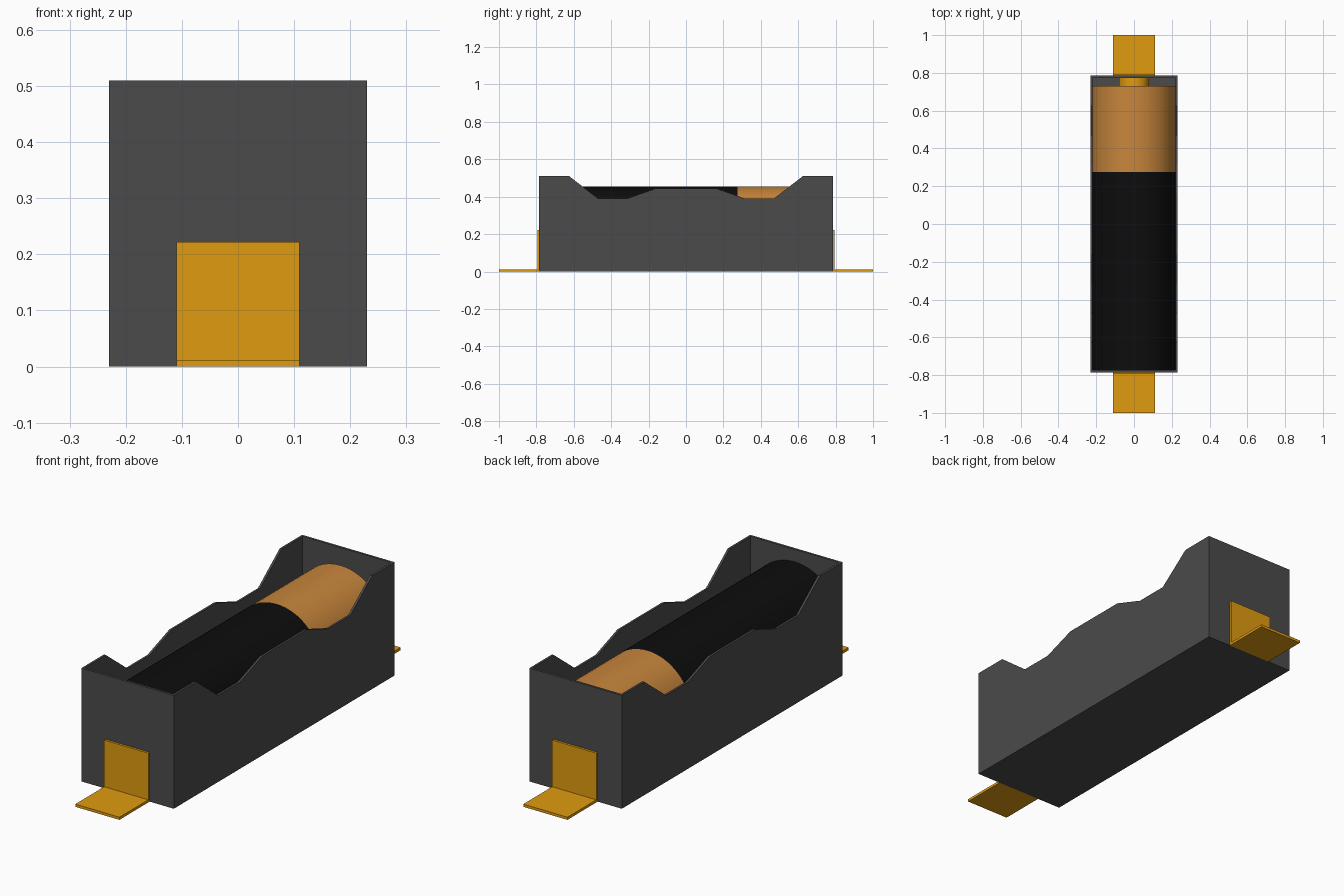
import bpy, bmesh, math

if "Cube" in bpy.data.objects:
    bpy.data.objects.remove(bpy.data.objects["Cube"])


def material(name, rgb):
    m = bpy.data.materials.new(name)
    m.diffuse_color = (*rgb, 1)
    m.use_nodes = True
    m.node_tree.nodes["Principled BSDF"].inputs["Base Color"].default_value = m.diffuse_color
    return m


GREY = material("dark_plastic", (0.07, 0.07, 0.07))
GOLD = material("gold_metal", (0.74, 0.33, 0.005))
COPPER = material("copper_wrap", (0.58, 0.24, 0.045))
BLACK = material("black_wrap", (0.004, 0.004, 0.004))


def extrude_profile(name, points, half_width, mat):
    """Extrude a closed (y, z) outline along x."""
    bm = bmesh.new()
    face = bm.faces.new([bm.verts.new((-half_width, y, z)) for y, z in points])
    ext = bmesh.ops.extrude_face_region(bm, geom=[face])["geom"]
    bmesh.ops.translate(bm, vec=(2 * half_width, 0, 0),
                        verts=[v for v in ext if isinstance(v, bmesh.types.BMVert)])
    bmesh.ops.recalc_face_normals(bm, faces=bm.faces)
    me = bpy.data.meshes.new(name)
    bm.to_mesh(me)
    bm.free()
    ob = bpy.data.objects.new(name, me)
    bpy.context.collection.objects.link(ob)
    if mat:
        me.materials.append(mat)
    return ob


def cylinder(name, radius, y0, y1, z, mat):
    bpy.ops.mesh.primitive_cylinder_add(vertices=64, radius=radius, depth=y1 - y0,
                                        location=(0, (y0 + y1) / 2, z),
                                        rotation=(math.pi / 2, 0, 0))
    ob = bpy.context.object
    ob.name = name
    ob.data.materials.append(mat)
    bpy.ops.object.shade_smooth_by_angle(angle=math.radians(30))
    return ob


# Holder: scalloped side outline, hollowed into an open tray
half = [(0.16, 0.445), (0.315, 0.39), (0.47, 0.39), (0.625, 0.51), (0.785, 0.51), (0.785, 0)]
outline = half + [(-y, z) for y, z in reversed(half)]
holder = extrude_profile("holder_tray", outline, 0.23, GREY)
cavity = extrude_profile("cavity_cutter",
                         [(-0.774, 0.012), (0.774, 0.012), (0.774, 0.7), (-0.774, 0.7)],
                         0.22, GREY)
cavity.hide_render = True
cut = holder.modifiers.new("hollow", "BOOLEAN")
cut.operation = "DIFFERENCE"
cut.solver = "EXACT"
cut.object = cavity
bpy.context.view_layer.objects.active = holder
bpy.ops.object.modifier_apply(modifier=cut.name)
bpy.data.objects.remove(cavity)

# Battery cell lying along y
AXIS_Z = 0.236
cylinder("battery_body", 0.219, -0.772, 0.275, AXIS_Z, BLACK)
cylinder("battery_positive_band", 0.219, 0.275, 0.73, AXIS_Z, COPPER)
cylinder("battery_terminal", 0.08, 0.73, 0.774, AXIS_Z, GOLD)

# L-shaped solder tabs at both ends
tab = [(0.785, 0), (1.0, 0), (1.0, 0.012), (0.795, 0.012), (0.795, 0.222), (0.785, 0.222)]
for name, s in (("back_tab", 1), ("front_tab", -1)):
    extrude_profile(name, [(s * y, z) for y, z in tab], 0.11, GOLD)
